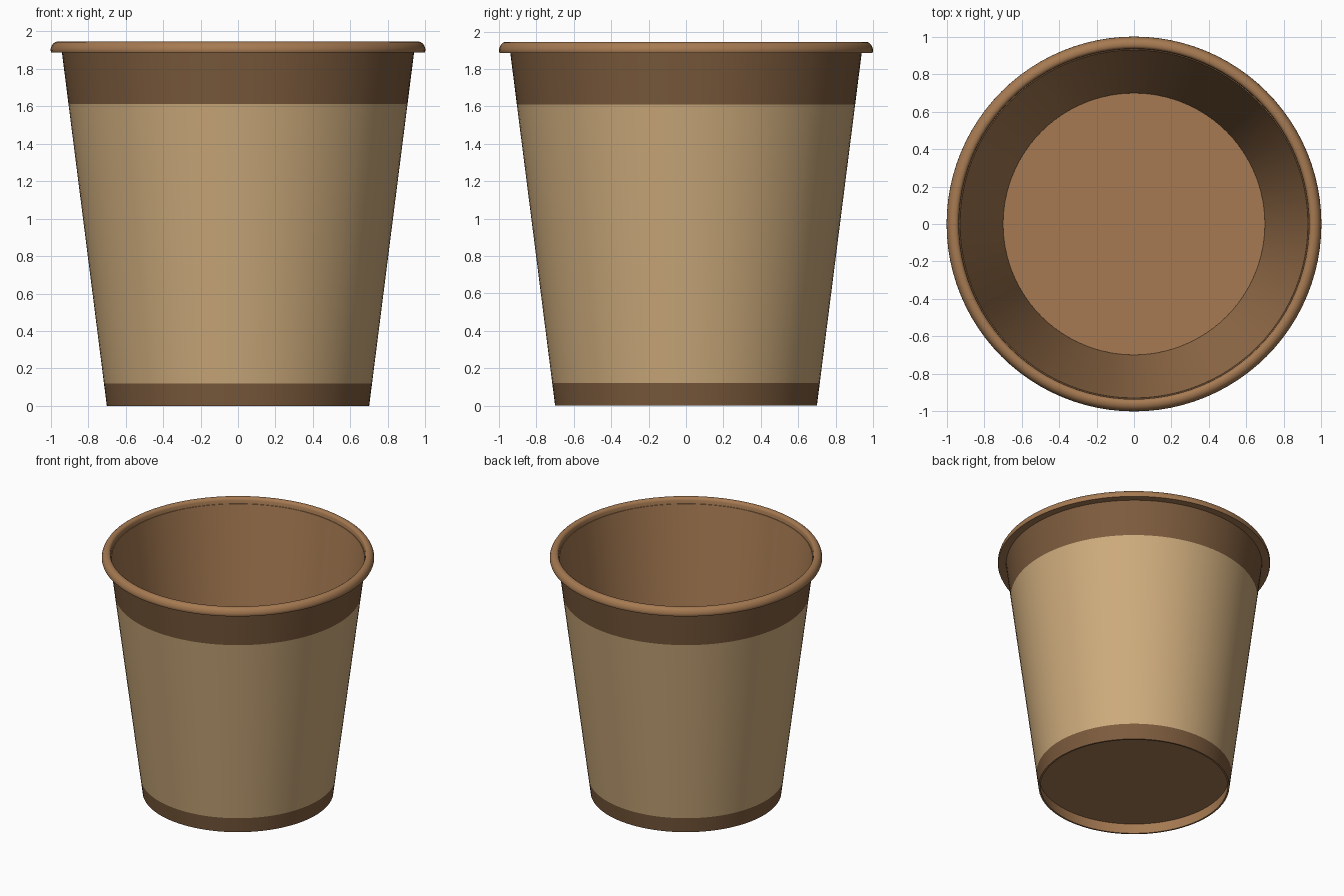
import bpy, bmesh, math

if "Cube" in bpy.data.objects:
    bpy.data.objects.remove(bpy.data.objects["Cube"])

SEG = 96


def material(name, srgb):
    lin = [((c / 255 + 0.055) / 1.055) ** 2.4 for c in srgb]
    m = bpy.data.materials.new(name)
    m.diffuse_color = (*lin, 1)
    m.use_nodes = True
    m.node_tree.nodes["Principled BSDF"].inputs["Base Color"].default_value = m.diffuse_color
    return m


tan = material("tan_paper", (205, 171, 124))
dark = material("dark_brown_band", (124, 91, 61))
brown = material("light_brown_paper", (166, 122, 82))


def outer(z):
    """Outer radius of the tapered wall at height z."""
    return 0.70 + 0.24 * z / 1.89


def lathe(name, profile, mats, rule=None, closed=False):
    """Spin (radius, z) points round z; rule(segment index) picks the material."""
    bm = bmesh.new()
    rings = []
    for r, z in profile:
        if r == 0:
            rings.append([bm.verts.new((0, 0, z))] * SEG)
        else:
            rings.append([bm.verts.new((r * math.cos(2 * math.pi * i / SEG),
                                        r * math.sin(2 * math.pi * i / SEG), z))
                          for i in range(SEG)])
    n = len(rings)
    for k in range(n if closed else n - 1):
        a, b = rings[k], rings[(k + 1) % n]
        for i in range(SEG):
            j = (i + 1) % SEG
            loop = list(dict.fromkeys((a[i], a[j], b[j], b[i])))
            f = bm.faces.new(loop)
            f.material_index = rule(k) if rule else 0
    bmesh.ops.recalc_face_normals(bm, faces=bm.faces)
    me = bpy.data.meshes.new(name)
    bm.to_mesh(me)
    bm.free()
    for m in mats:
        me.materials.append(m)
    ob = bpy.data.objects.new(name, me)
    bpy.context.collection.objects.link(ob)
    bpy.ops.object.select_all(action='DESELECT')
    bpy.context.view_layer.objects.active = ob
    ob.select_set(True)
    bpy.ops.object.shade_smooth_by_angle(angle=math.radians(35))
    return ob


# Tapered wall: dark band, tan middle, dark band outside; plain brown inside
T = 0.013
heights = (0.0, 0.12, 1.61, 1.90)
wall = [(outer(z), z) for z in heights] + [(outer(1.90) - T, 1.90), (outer(0) - T, 0.0)]
lathe("cup_wall", wall, [tan, dark, brown],
      rule=lambda k: (1, 0, 1, 2, 2, 2)[k], closed=True)

# Recessed floor disc
r = outer(0.09) - T
lathe("cup_floor", [(0, 0.085), (r, 0.085), (r, 0.10), (0, 0.10)], [brown])

# Rolled rim: flat underneath, rounded over the outside and top
rim = [(0.932, 1.885), (0.996, 1.885), (1.0, 1.895), (0.999, 1.908), (0.994, 1.922),
       (0.986, 1.934), (0.975, 1.942), (0.962, 1.945), (0.949, 1.944),
       (0.940, 1.938), (0.935, 1.926)]
lathe("rolled_rim", rim, [brown], closed=True)
